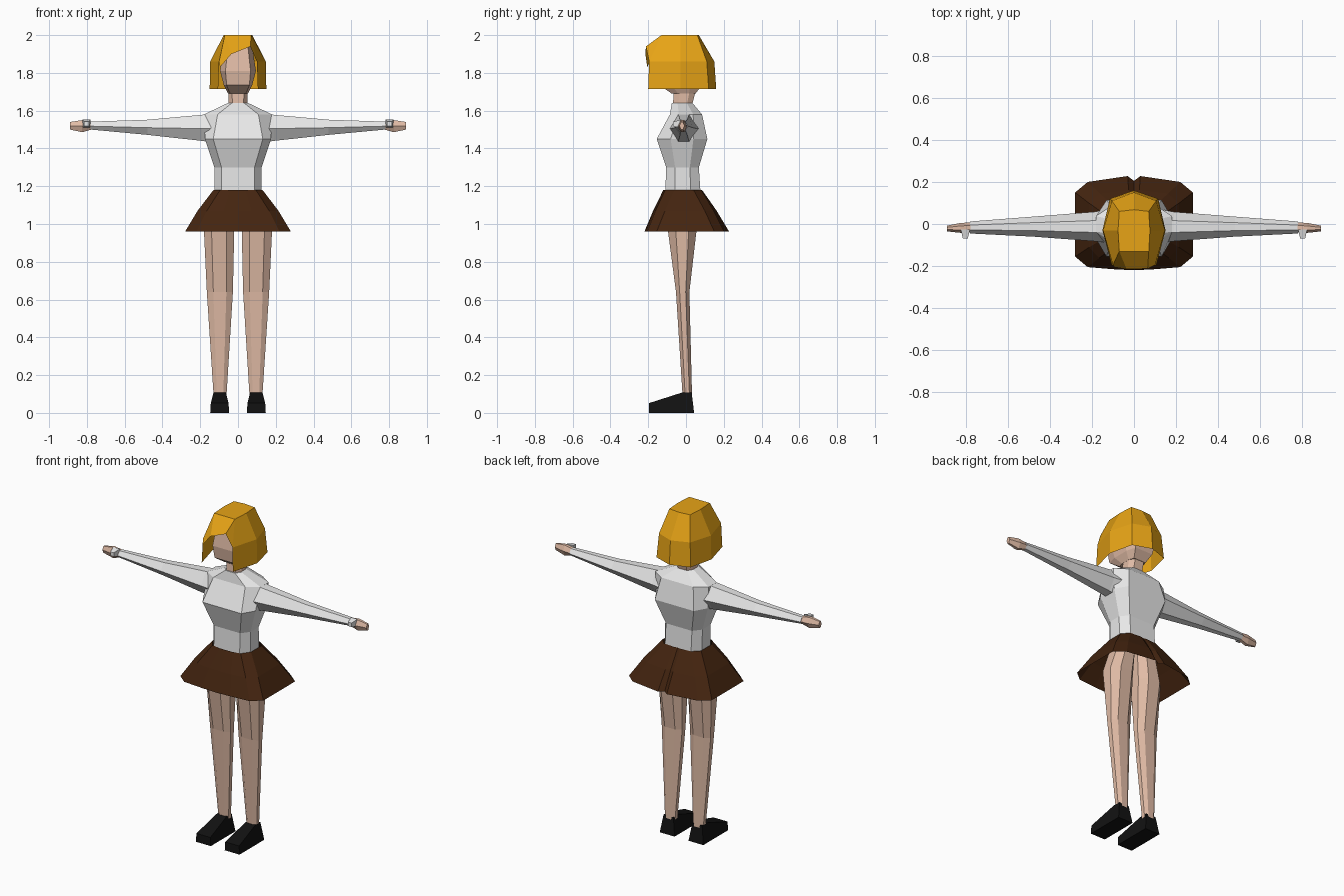
import bpy
import bmesh

if "Cube" in bpy.data.objects:
    bpy.data.objects.remove(bpy.data.objects["Cube"], do_unlink=True)


def material(name, rgb):
    mat = bpy.data.materials.new(name)
    mat.use_nodes = True
    mat.diffuse_color = (*rgb, 1)
    mat.node_tree.nodes["Principled BSDF"].inputs["Base Color"].default_value = (*rgb, 1)
    return mat


skin = material("skin", (0.75, 0.5, 0.38))
white = material("white knit", (0.8, 0.8, 0.8))
brown = material("dark brown", (0.058, 0.018, 0.005))
gold = material("golden hair", (0.8, 0.37, 0.008))
black = material("black leather", (0.006, 0.006, 0.006))


def finish(name, bm, mat):
    bmesh.ops.recalc_face_normals(bm, faces=bm.faces)
    mesh = bpy.data.meshes.new(name)
    bm.to_mesh(mesh)
    bm.free()
    mesh.materials.append(mat)
    obj = bpy.data.objects.new(name, mesh)
    bpy.context.collection.objects.link(obj)
    return obj


def skin_rings(bm, rings, closed=True):
    """Join successive rings of points with quads and return the vertex rows."""
    rows = [[bm.verts.new(p) for p in ring] for ring in rings]
    for a, b in zip(rows, rows[1:]):
        n = len(a)
        for i in range(n if closed else n - 1):
            j = (i + 1) % n
            bm.faces.new((a[i], a[j], b[j], b[i]))
    return rows


def loft(name, rings, mat, caps=True):
    bm = bmesh.new()
    rows = skin_rings(bm, rings)
    if caps:
        bm.faces.new(rows[0])
        bm.faces.new(rows[-1])
    return finish(name, bm, mat)


def octagon(z, hw, front, back, cx=0, k=0.6, m=0.45):
    """Level ring with a flat front, back and sides and cut corners."""
    mid, hd = (front + back) / 2, (back - front) / 2
    half = [(hw * k, -hd), (hw, -hd * m), (hw, hd * m), (hw * k, hd)]
    pts = half + [(-x, y) for x, y in reversed(half)]
    return [(cx + x, mid + y, z) for x, y in pts]


def mirrored(half, z):
    """Closed ring from a half outline that starts and ends on the centre."""
    return [(x, y, z) for x, y in half] + [(-x, y, z) for x, y in half[-2:0:-1]]


# Torso, neck and head
loft("sweater", [octagon(1.15, 0.125, -0.11, 0.078, k=0.7),
                 octagon(1.30, 0.125, -0.105, 0.068, k=0.7),
                 octagon(1.45, 0.175, -0.155, 0.113, k=0.75),
                 octagon(1.58, 0.18, -0.085, 0.085, k=0.6),
                 octagon(1.64, 0.055, -0.075, 0.035)], white)
loft("neck", [octagon(1.62, 0.05, -0.07, 0.03),
              octagon(1.74, 0.052, -0.062, 0.06)], skin)
loft("head", [octagon(1.69, 0.052, -0.075, 0.05, k=0.8),
              octagon(1.735, 0.075, -0.14, 0.085, k=0.8),
              octagon(1.81, 0.095, -0.15, 0.11, k=0.7),
              octagon(1.94, 0.075, -0.13, 0.075, k=0.7)], skin)

# Flared skirt, open underneath
waist = [(0, 0.08), (0.02, 0.085), (0.09, 0.08), (0.13, 0.04),
         (0.13, -0.06), (0.095, -0.11), (0.04, -0.12), (0, -0.12)]
hem = [(0, 0.205), (0.03, 0.228), (0.22, 0.2), (0.28, 0.15),
       (0.28, -0.155), (0.22, -0.205), (0.1, -0.215), (0, -0.22)]
middle = [(a + (c - a) * 0.56, b + (d - b) * 0.54)
          for (a, b), (c, d) in zip(waist, hem)]
loft("skirt", [mirrored(hem, 0.96), mirrored(middle, 1.07), mirrored(waist, 1.18)],
     brown, caps=False)

# Bobbed hair: a shell open at the face, with a swept fringe
half_rows = [
    (1.715, [(0, 0.16), (0.115, 0.12), (0.15, -0.03), (0.105, -0.2)]),
    (1.86, [(0, 0.15), (0.105, 0.11), (0.147, -0.03), (0.1, -0.195)]),
    (2.0, [(0, 0.068), (0.07, 0.06), (0.076, -0.03), (0.07, -0.13)]),
]
bm = bmesh.new()
rows = skin_rings(bm, [[(-x, y, z) for x, y in half[:0:-1]] + [(x, y, z) for x, y in half]
                       for z, half in half_rows], closed=False)
bm.faces.new(rows[-1])
right_top, left_top = rows[2][0], rows[2][-1]
right_mid, left_mid = rows[1][0], rows[1][-1]
low, centre, high = [bm.verts.new(p) for p in
                     ((-0.095, -0.205, 1.83), (-0.035, -0.215, 1.9), (0.065, -0.212, 1.94))]
bm.faces.new((right_top, right_mid, low, centre))
bm.faces.new((right_top, centre, high, left_top))
bm.faces.new((left_top, high, left_mid))
finish("hair", bm, gold)


def arm_ring(s, x, front, back, bottom, ridge, top):
    mid, w = (front + back) / 2, (back - front) / 5
    return [(s * x, y, z) for y, z in (
        (front, ridge), (mid - w, top), (mid + w, top),
        (back, ridge), (mid + w, bottom), (mid - w, bottom))]


# Limbs, one set for each side
for side, s in (("left", 1), ("right", -1)):
    loft(side + "_sleeve", [arm_ring(s, 0.12, -0.09, 0.07, 1.43, 1.505, 1.59),
                            arm_ring(s, 0.19, -0.082, 0.058, 1.44, 1.505, 1.578),
                            arm_ring(s, 0.48, -0.06, 0.035, 1.472, 1.51, 1.552),
                            arm_ring(s, 0.78, -0.045, 0.012, 1.5, 1.518, 1.542)], white)
    loft(side + "_hand", [arm_ring(s, 0.765, -0.04, 0.008, 1.503, 1.518, 1.54),
                          arm_ring(s, 0.825, -0.042, 0.005, 1.486, 1.518, 1.55),
                          arm_ring(s, 0.89, -0.035, -0.008, 1.5, 1.52, 1.54)], skin)
    # Small thumb pointing forward from the cuff
    loft(side + "_thumb", [[(s * (0.802 + u * r), y, 1.53 + v * r)
                            for u, v in ((-1, -1), (1, -1), (1, 1), (-1, 1))]
                           for y, r in ((-0.025, 0.022), (-0.068, 0.012))], white)
    loft(side + "_leg", [octagon(0.09, 0.034, -0.018, 0.032, s * 0.095, 0.5),
                         octagon(0.64, 0.069, -0.053, 0.018, s * 0.096, 0.5),
                         octagon(0.96, 0.08, -0.095, 0.055, s * 0.1, 0.5),
                         octagon(1.16, 0.055, -0.09, 0.06, s * 0.062, 0.5)], skin)
    # Shoe: side profile swept across, narrower at the ankle
    profile = [(-0.195, 0, 0.05), (0.043, 0, 0.05), (0.03, 0.108, 0.033),
               (-0.02, 0.108, 0.033), (-0.195, 0.052, 0.047)]
    loft(side + "_shoe", [[(s * 0.097 + e * w, y, z) for y, z, w in profile]
                          for e in (-1, 1)], black)
